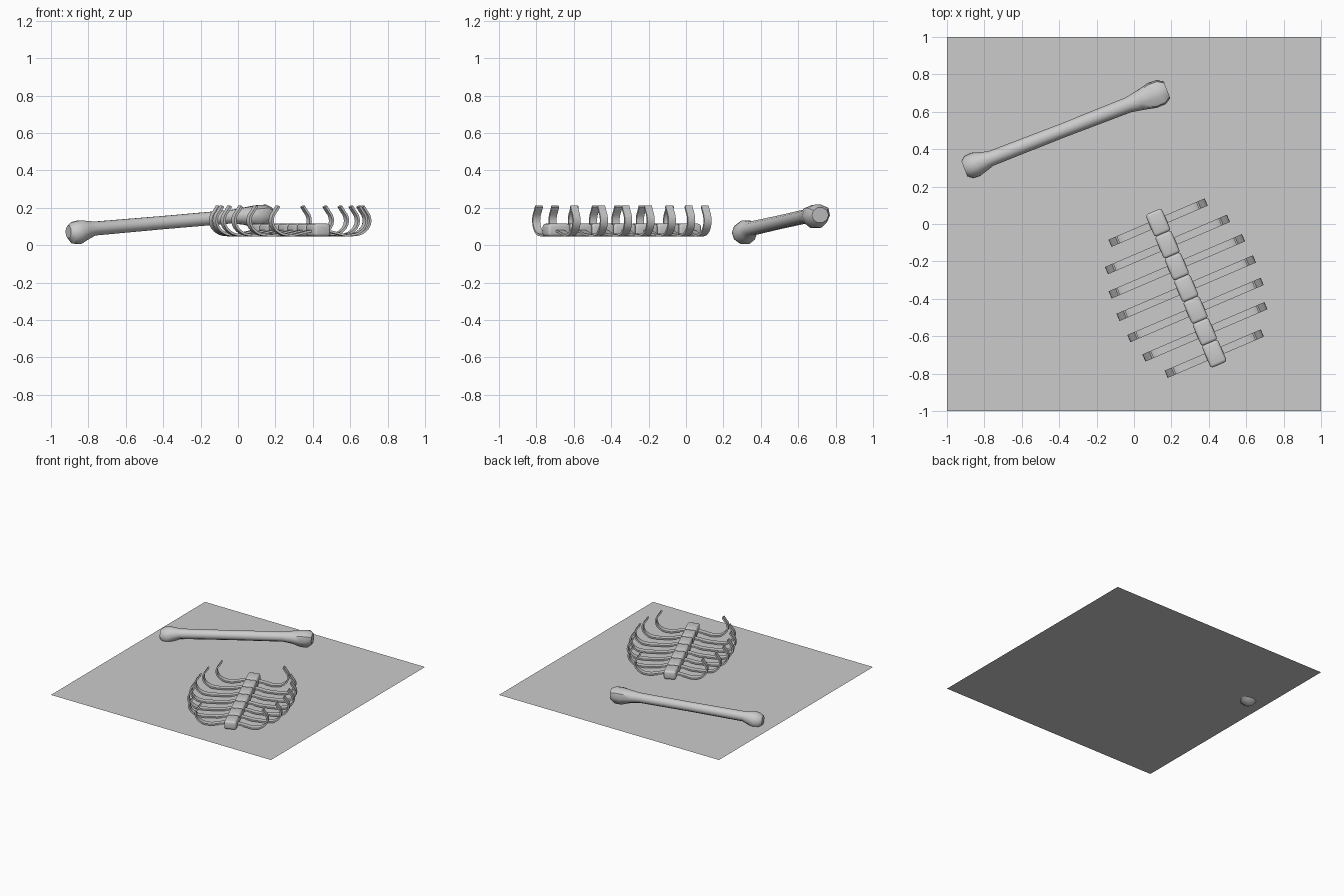
import bpy, bmesh
from math import sin, cos, pi, radians
from mathutils import Matrix, Vector

if "Cube" in bpy.data.objects:
    bpy.data.objects.remove(bpy.data.objects["Cube"])


def make_object(name, bm, matrix=None, smooth=None):
    bmesh.ops.recalc_face_normals(bm, faces=bm.faces[:])
    mesh = bpy.data.meshes.new(name)
    bm.to_mesh(mesh)
    bm.free()
    obj = bpy.data.objects.new(name, mesh)
    bpy.context.collection.objects.link(obj)
    if matrix:
        obj.matrix_world = matrix
    if smooth:
        bpy.ops.object.select_all(action='DESELECT')
        obj.select_set(True)
        bpy.context.view_layer.objects.active = obj
        bpy.ops.object.shade_smooth_by_angle(angle=radians(smooth))
    return obj


def loft(rings):
    bm = bmesh.new()
    loops = [[bm.verts.new(p) for p in ring] for ring in rings]
    n = len(loops[0])
    for a, b in zip(loops, loops[1:]):
        for i in range(n):
            j = (i + 1) % n
            bm.faces.new((a[i], a[j], b[j], b[i]))
    bm.faces.new(loops[0])
    bm.faces.new(loops[-1])
    return bm


# flat ground patch, slightly pierced by the small bone end
bm = bmesh.new()
bmesh.ops.create_grid(bm, x_segments=1, y_segments=1, size=1)
make_object("ground_patch", bm, Matrix.Translation((0, 0, 0.04)))

# long bone: rings of (distance, half width, half height, drop)
profile = [(0.0, .042, .035, .006), (.025, .063, .060, .012), (.065, .066, .067, .013),
           (.105, .055, .053, .006), (.15, .041, .039, 0), (.55, .038, .037, 0),
           (.94, .042, .038, 0), (1.01, .055, .048, .003), (1.08, .071, .064, .009),
           (1.13, .069, .064, .010), (1.163, .048, .042, .010)]
rings = []
for i, (s, w, h, drop) in enumerate(profile):
    lobes = 0.08 if i in (8, 9) else 0
    ring = []
    for k in range(10):
        a = 2 * pi * k / 10
        r = 1 + lobes * cos(3 * a - pi / 2)
        ring.append(Vector((s, w * r * cos(a), .077 + .081 * s - drop + h * r * sin(a))))
    rings.append(ring)
make_object("long_bone", loft(rings),
            Matrix.Translation((-.907, .295, 0)) @ Matrix.Rotation(radians(21.3), 4, 'Z'), 40)

# rib cage frame: ribs run along local x, backbone along local y
cage = Matrix.Translation((.279, -.343, 0)) @ Matrix.Rotation(radians(23.2), 4, 'Z')
PITCH = 0.127

# backbone of seven rounded blocks
for i in range(7):
    bm = bmesh.new()
    bmesh.ops.create_cube(bm, size=1)
    bmesh.ops.scale(bm, vec=(.094, .130, .068), verts=bm.verts)
    bmesh.ops.bevel(bm, geom=bm.edges[:], offset=.016, segments=3, profile=.5,
                    affect='EDGES')
    make_object(f"vertebra_{i + 1}", bm,
                cage @ Matrix.Translation((0, (3 - i) * PITCH, .081)), 35)

# curved flat ribs, mirrored left and right
WIDTH, THICK = .042, .012


def rib(reach, side):
    # centre line: gentle dip away from the backbone, then an open C
    path = [(.02, .080), (.07, .072), (.13, .058), (reach - .125, .052)]
    cx, cz, rx, rz = reach - .11, .132, .104, .080
    for k in range(1, 11):
        a = radians(-82 + k * 13.2)
        path.append((cx + rx * cos(a), cz + rz * sin(a)))
    path.append((reach - .045, .208))
    path = [Vector((x, z)) for x, z in path[:-2]] + [Vector(path[-1])]
    sections = []
    for i, p in enumerate(path):
        t = (path[min(i + 1, len(path) - 1)] - path[max(i - 1, 0)]).normalized()
        n = Vector((-t.y, t.x)) * THICK / 2
        sections.append([Vector((side * (p.x + q * n.x), y, p.y + q * n.y))
                         for q, y in ((-1, -WIDTH / 2), (-1, WIDTH / 2),
                                      (1, WIDTH / 2), (1, -WIDTH / 2))])
    return loft(sections)


for i, reach in enumerate((.28, .355, .388, .397, .388, .355, .28)):
    for side, label in ((-1, "left"), (1, "right")):
        make_object(f"rib_{label}_{i + 1}", rib(reach, side),
                    cage @ Matrix.Translation((0, (3 - i) * PITCH, 0)), 35)
